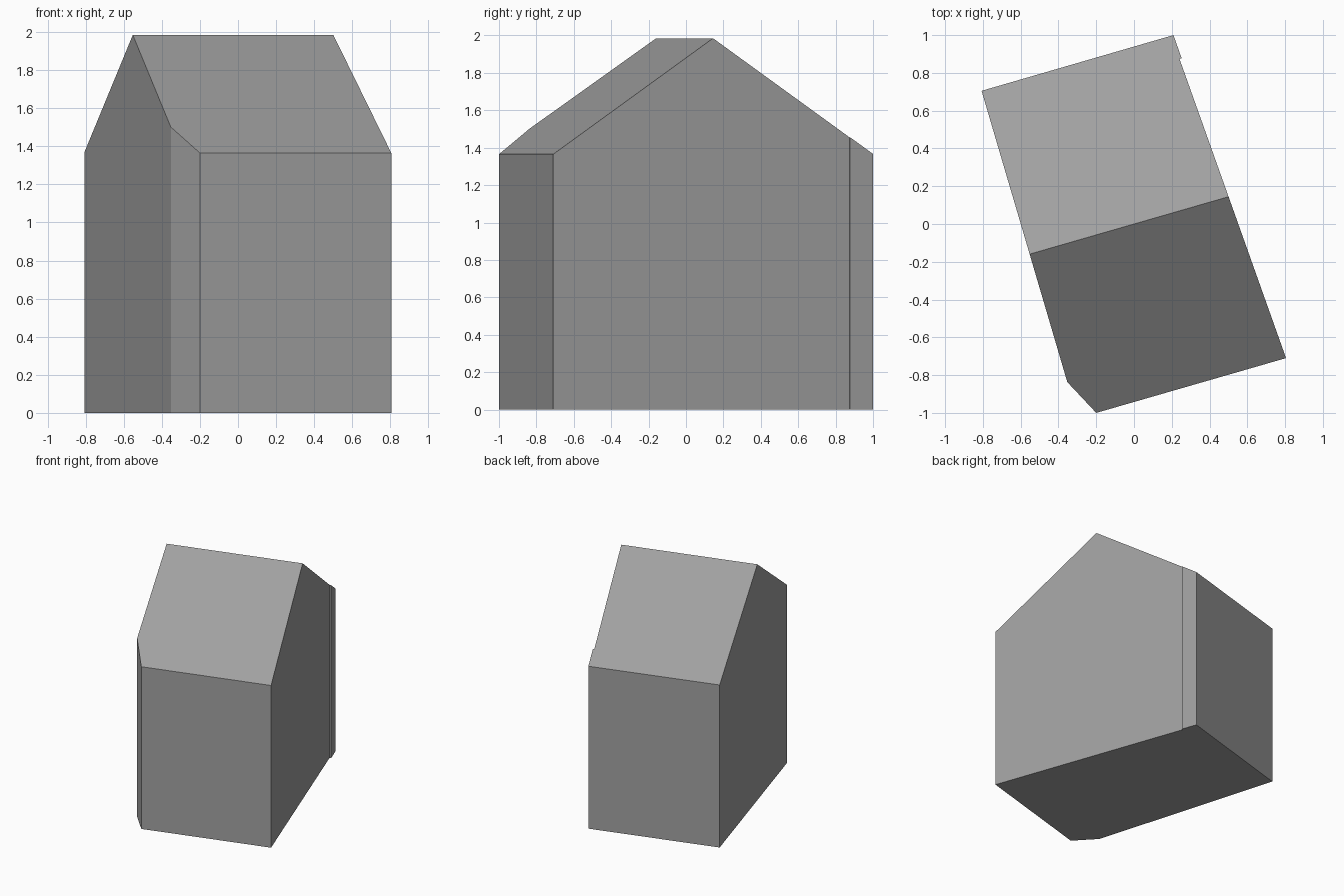
import bpy
import bmesh
from mathutils import Vector

cube = bpy.data.objects.get("Cube")
if cube:
    bpy.data.objects.remove(cube, do_unlink=True)

EAVE, RIDGE = 1.365, 1.985

# Footprint, counter-clockwise, with a chamfered corner and a small wall step
footprint = [(-0.2, -1.0), (0.805, -0.71), (0.241, 0.874), (0.252, 0.878),
             (0.209, 1.0), (-0.807, 0.705), (-0.353, -0.837)]

bm = bmesh.new()
base = bm.faces.new([bm.verts.new((x, y, 0)) for x, y in footprint])
top = bmesh.ops.extrude_face_region(bm, geom=[base], use_keep_orig=True)
bmesh.ops.translate(bm, vec=(0, 0, RIDGE + 0.5),
                    verts=[g for g in top["geom"] if isinstance(g, bmesh.types.BMVert)])

# Cut the two roof slopes parallel to the front wall
along = Vector((1.005, 0.29, 0)).normalized()
across = Vector((along.y, -along.x, 0))
half_depth = Vector((-0.2, -1.0, 0)).dot(across)
for side in (1, -1):
    normal = (across * side * (RIDGE - EAVE) + Vector((0, 0, half_depth))).normalized()
    cut = bmesh.ops.bisect_plane(bm, geom=bm.verts[:] + bm.edges[:] + bm.faces[:],
                                 plane_co=(0, 0, RIDGE), plane_no=normal, clear_outer=True)
    rim = [g for g in cut["geom_cut"] if isinstance(g, bmesh.types.BMEdge)]
    bmesh.ops.holes_fill(bm, edges=rim, sides=0)
bmesh.ops.recalc_face_normals(bm, faces=bm.faces[:])

mesh = bpy.data.meshes.new("house_body")
bm.to_mesh(mesh)
bm.free()
house = bpy.data.objects.new("house_body", mesh)
bpy.context.collection.objects.link(house)

# Plain grey finish
GREY = (0.35, 0.35, 0.35, 1)
grey = bpy.data.materials.new("medium_grey")
grey.use_nodes = True
grey.diffuse_color = GREY
grey.node_tree.nodes["Principled BSDF"].inputs["Base Color"].default_value = GREY
mesh.materials.append(grey)
